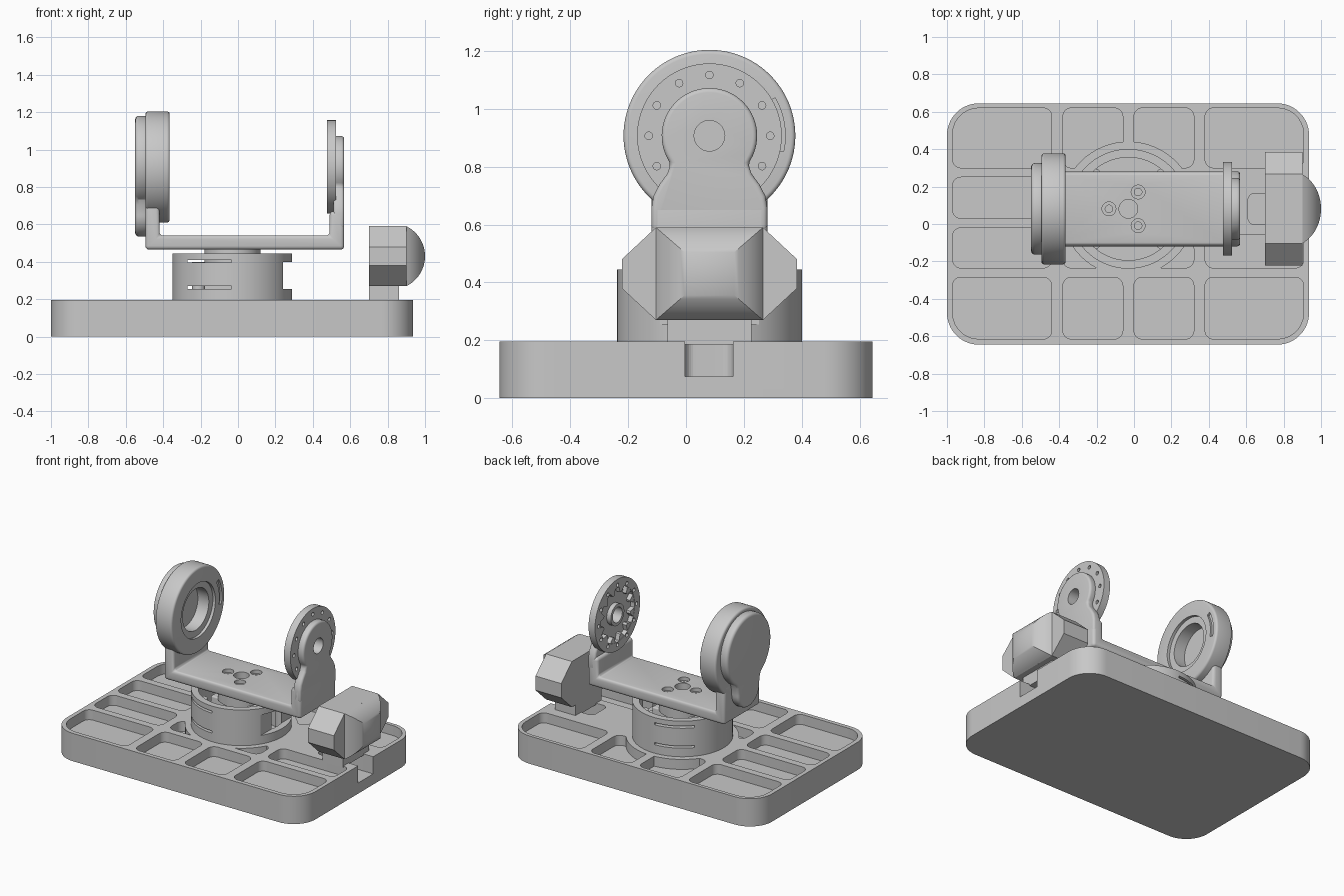
import bpy, bmesh
from math import sin, cos, pi, radians, sqrt

if "Cube" in bpy.data.objects:
    bpy.data.objects.remove(bpy.data.objects["Cube"], do_unlink=True)

grey = bpy.data.materials.new("plain_grey")
grey.use_nodes = True
COLOUR = (0.58, 0.58, 0.58, 1)
grey.diffuse_color = COLOUR
grey.node_tree.nodes["Principled BSDF"].inputs["Base Color"].default_value = COLOUR


def arc(cx, cy, r, a0=0, a1=360, n=64):
    """Points along an arc; a full turn leaves out the repeated end point."""
    steps = n if a1 - a0 == 360 else n - 1
    return [(cx + r * cos(radians(a0 + (a1 - a0) * i / steps)),
             cy + r * sin(radians(a0 + (a1 - a0) * i / steps))) for i in range(n)]


def rounded(x0, x1, y0, y1, radius, n=8):
    """Rounded rectangle; radius is a function of the corner position."""
    pts = []
    for k, (x, y, sx, sy) in enumerate([(x1, y1, 1, 1), (x0, y1, -1, 1),
                                        (x0, y0, -1, -1), (x1, y0, 1, -1)]):
        r = radius(x, y)
        pts += arc(x - sx * r, y - sy * r, r, 90 * k, 90 * k + 90, n)
    return pts


def rect(x0, x1, y0, y1):
    return [(x0, y0), (x1, y0), (x1, y1), (x0, y1)]


def loft(name, rings):
    """Closed solid through rings of 3D points."""
    bm = bmesh.new()
    loops = [[bm.verts.new(p) for p in ring] for ring in rings]
    for a, b in zip(loops, loops[1:]):
        for i in range(len(a)):
            j = (i + 1) % len(a)
            bm.faces.new((a[i], a[j], b[j], b[i]))
    bm.faces.new(loops[0])
    bm.faces.new(loops[-1])
    bmesh.ops.recalc_face_normals(bm, faces=bm.faces)
    mesh = bpy.data.meshes.new(name)
    bm.to_mesh(mesh)
    bm.free()
    mesh.materials.append(grey)
    obj = bpy.data.objects.new(name, mesh)
    bpy.context.collection.objects.link(obj)
    return obj


def prism(name, pts, axis, lo, hi):
    place = {"x": lambda p, d: (d, p[0], p[1]),
             "y": lambda p, d: (p[0], d, p[1]),
             "z": lambda p, d: (p[0], p[1], d)}[axis]
    return loft(name, [[place(p, d) for p in pts] for d in (lo, hi)])


def finish(obj, bevel=0, cuts=(), adds=()):
    """Bevel, cut and join, then shade smooth with sharp edges."""
    if bevel:
        mod = obj.modifiers.new("edge", "BEVEL")
        mod.width, mod.segments, mod.limit_method = bevel, 4, "ANGLE"
        mod.angle_limit = radians(40)
    helpers = [(c, "DIFFERENCE") for c in cuts] + [(a, "UNION") for a in adds]
    for helper, operation in helpers:
        helper.hide_render = True
        mod = obj.modifiers.new("shape", "BOOLEAN")
        mod.operation, mod.object, mod.solver = operation, helper, "EXACT"
    bpy.context.view_layer.update()
    deps = bpy.context.evaluated_depsgraph_get()
    mesh = bpy.data.meshes.new_from_object(obj.evaluated_get(deps))
    obj.modifiers.clear()
    obj.data = mesh
    for helper, _ in helpers:
        bpy.data.objects.remove(helper, do_unlink=True)
    bpy.ops.object.select_all(action="DESELECT")
    obj.select_set(True)
    bpy.context.view_layer.objects.active = obj
    bpy.ops.object.shade_smooth_by_angle(angle=radians(30))


def pocket_radius(x, y):
    """Pocket corners next to the tray corners follow the tray outline."""
    return 0.14 if abs(x) > 0.9 and abs(y) > 0.6 else 0.045


# Tray base with rounded compartments
CX, CY, TOP, FLOOR = -0.03, 0.081, 0.195, 0.125
columns = [(-0.97, -0.44), (-0.38, -0.06), (0.0, 0.32), (0.38, 0.907)]
pockets = [c + r for c in columns for r in [(0.3, 0.62), (-0.615, -0.285)]]
pockets += [columns[0] + (0.03, 0.25)]
pockets += [columns[i] + (-0.235, y) for i, y in enumerate((-0.02, -0.09, -0.09, -0.06))]
cuts = [prism("pocket_cutter", rounded(*p, pocket_radius), "z", FLOOR, 0.3) for p in pockets]
tray = prism("tray_base", rounded(-1, 0.936, -0.645, 0.645, lambda x, y: 0.17, 14), "z", 0, TOP)
boss = prism("tray_boss", arc(CX, CY, 0.36), "z", 0.04, TOP)
finish(tray, 0, cuts, [boss])
bore = prism("bore_cutter", arc(CX, CY, 0.275), "z", 0.1, 0.3)
slot = prism("slot_cutter", rounded(0.61, 1.1, -0.003, 0.163, lambda x, y: 0.035), "z", 0.075, 0.3)
finish(tray, 0, [bore, slot])

# Turntable housing with side slots and a cable opening
housing = prism("turntable_housing", arc(CX, CY, 0.32, n=96), "z", 0.15, 0.445)
cuts = [prism("bore_cutter", arc(CX, CY, 0.275), "z", 0.1, 0.5),
        prism("cable_cutter", rect(0.24, 0.4, 0.255, 0.4), "y", -0.5, 0.6)]
cuts += [prism("vent_cutter", rect(-0.27, -0.035, z, z + 0.015), "y", -0.5, 0.6)
         for z in (0.255, 0.395)]
finish(housing, 0, cuts)
for k in range(4):
    a = radians(45 + 90 * k)
    lug = prism("housing_lug", arc(CX + 0.255 * cos(a), CY + 0.255 * sin(a), 0.035, n=24),
                "z", 0.1, 0.4)
    finish(lug)

# Motor and its output disc
finish(prism("pan_motor", rect(-0.2, 0.14, CY - 0.1, CY + 0.1), "z", 0.1, 0.39), 0.01)
finish(prism("pan_disc", arc(CX, CY, 0.15), "z", 0.38, 0.468))

# U-shaped bracket with screw holes in the floor
L, R, HALF = -0.495, 0.568, 0.2
u_shape = [(L, 0.465), (R, 0.465), (R, 0.67), (0.49, 0.67), (0.49, 0.54),
           (-0.42, 0.54), (-0.42, 0.74), (L, 0.74)]
bracket = prism("bracket", u_shape, "y", CY - HALF, CY + HALF)
cuts = [prism("centre_hole_cutter", arc(CX, CY, 0.05, n=32), "z", 0.48, 0.6)]
for angle in (60, 180, 300):
    x, y = CX + 0.104 * cos(radians(angle)), CY + 0.104 * sin(radians(angle))
    cuts += [prism("screw_cutter", arc(x, y, r, n=24), "z", z, 0.6)
             for r, z in ((0.037, 0.515), (0.02, 0.475))]
finish(bracket, 0.02, cuts)

# Right support arm: narrow neck under a round head
AZ = 0.907
flank = [(HALF, 0.58), (HALF, 0.66), (0.193, 0.7), (0.172, 0.74), (0.146, 0.775)]
profile = [(CY + y, z) for y, z in flank] + arc(CY, AZ, 0.165, -36, 216, 48)
profile += [(CY - y, z) for y, z in reversed(flank)]
arm = prism("support_arm", profile, "x", 0.51, R)
finish(arm, 0.02, [prism("axle_cutter", arc(CY, AZ, 0.053, n=32), "x", 0.4, 0.7)])

# Right horn disc: holes round the rim, recessed inner face, hub and teeth
horn = prism("horn_disc", arc(CY, AZ, 0.25, n=96), "x", 0.475, 0.525)
recess = prism("recess_cutter", arc(CY, AZ, 0.19), "x", 0.4, 0.507)
cuts = [recess, prism("axle_cutter", arc(CY, AZ, 0.053, n=32), "x", 0.4, 0.7)]
for k in range(12):
    a = radians(30 * k)
    cuts.append(prism("rim_hole_cutter", arc(CY + 0.21 * cos(a), AZ + 0.21 * sin(a), 0.013, n=16),
                      "x", 0.4, 0.7))
finish(horn, 0, cuts)
hub = prism("horn_hub", arc(CY, AZ, 0.075, n=48), "x", 0.475, 0.515)
finish(hub, 0, [prism("axle_cutter", arc(CY, AZ, 0.053, n=32), "x", 0.4, 0.7)])
for k in range(12):
    a = radians(30 * k + 15)
    corners = [(0.195, -0.034), (0.195, 0.034), (0.15, 0.008), (0.15, -0.008)]
    pts = [(CY + r * cos(a) - t * sin(a), AZ + r * sin(a) + t * cos(a)) for r, t in corners]
    finish(prism("horn_tooth", pts, "x", 0.477, 0.512))

# Left drive drum with a stepped bore and a curved guide groove
drum = prism("drive_drum", arc(CY, AZ, 0.297, n=96), "x", L, -0.365)
groove = arc(CY, AZ, 0.262, -12, 30, 16) + arc(CY, AZ, 0.235, -12, 30, 16)[::-1]
cuts = [prism("step_cutter", arc(CY, AZ, 0.19), "x", -0.385, -0.3),
        prism("bore_cutter", arc(CY, AZ, 0.145), "x", -0.47, -0.3),
        prism("groove_cutter", groove, "x", -0.38, -0.3)]
finish(drum, 0.015, cuts)

# Cover on the outside of the drum: round top with a short round tail
cover = arc(CY, 0.935, 0.245, -56, 236, 56) + [(CY - 0.126, 0.705)]
cover += arc(CY, 0.655, 0.12, 180, 360, 28) + [(CY + 0.126, 0.705)]
finish(prism("drum_cover", cover, "x", -0.55, -0.48), 0.02)

# Sensor head: eight-sided body, curved vault front and foot
HZ, HY, HH = 0.43, 0.185, 0.16
quarter = [(HY, HH), (0.303, 0.05)]
right = [(y, -z) for y, z in quarter] + quarter[::-1]
body = [(CY + y, HZ + z) for y, z in right] + [(CY - y, HZ - z) for y, z in right]
finish(prism("sensor_body", body, "x", 0.7, 0.9))
RAD = (HH ** 2 + 0.1 ** 2) / 0.2
rings = []
for i in range(13):
    z = RAD * cos(radians(26 + 59 * i / 12))
    x = 1.0 - RAD + sqrt(RAD ** 2 - z ** 2)
    rings.append([(x, CY + sy * z * HY / HH, HZ + sz * z)
                  for sy, sz in ((-1, -1), (1, -1), (1, 1), (-1, 1))])
finish(loft("sensor_front", rings))
finish(prism("sensor_foot", rect(0.7, 0.86, CY - 0.145, CY + 0.145), "z", 0.185, 0.28))
